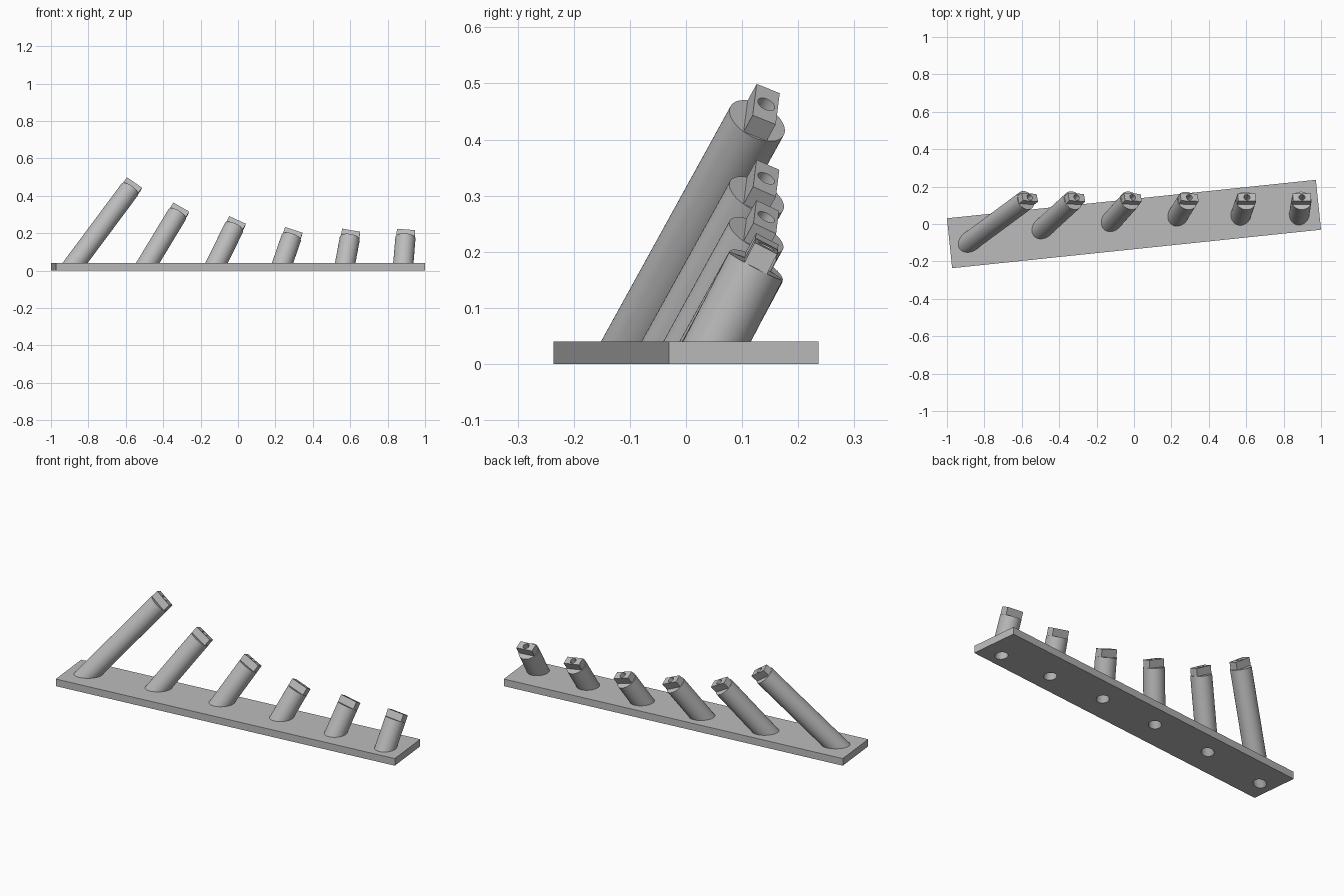
import bpy
import bmesh
import math
from mathutils import Matrix, Vector

if "Cube" in bpy.data.objects:
    bpy.data.objects.remove(bpy.data.objects["Cube"])

PLATE_TOP = 0.04
PEG_R, TAB_LEN, TAB_W, TAB_T = 0.054, 0.04, 0.098, 0.045
HOLE_R, BORE_R = 0.0165, 0.032

grey = bpy.data.materials.new("plain_grey")
grey.use_nodes = True
grey.diffuse_color = (0.5, 0.5, 0.5, 1)
grey.node_tree.nodes["Principled BSDF"].inputs["Base Color"].default_value = (0.5, 0.5, 0.5, 1)


def add_object(name, bm):
    bmesh.ops.recalc_face_normals(bm, faces=bm.faces)
    mesh = bpy.data.meshes.new(name)
    bm.to_mesh(mesh)
    bm.free()
    mesh.materials.append(grey)
    obj = bpy.data.objects.new(name, mesh)
    bpy.context.collection.objects.link(obj)
    return obj


def turned(profile, frame, sides=48):
    """Solid of revolution from (radius, height) rings, placed by frame."""
    bm = bmesh.new()
    rings = [[bm.verts.new((r * math.cos(math.tau * i / sides),
                            r * math.sin(math.tau * i / sides), h))
              for i in range(sides)] for r, h in profile]
    for low, high in zip(rings, rings[1:]):
        for i in range(sides):
            j = (i + 1) % sides
            bm.faces.new((low[i], low[j], high[j], high[i]))
    bm.faces.new(rings[0][::-1])
    bm.faces.new(rings[-1])
    bm.transform(frame)
    return bm


def box(size, frame):
    bm = bmesh.new()
    bmesh.ops.create_cube(bm, size=1)
    bm.transform(frame @ Matrix.Diagonal((*size, 1)))
    return bm


def finish(obj, cutters):
    """Cut the bores, then shade smooth with sharp rims."""
    bpy.ops.object.select_all(action="DESELECT")
    bpy.context.view_layer.objects.active = obj
    obj.select_set(True)
    for cutter in cutters:
        mod = obj.modifiers.new("bore", "BOOLEAN")
        mod.operation, mod.solver, mod.object = "DIFFERENCE", "EXACT", cutter
        bpy.ops.object.modifier_apply(modifier=mod.name)
    bpy.ops.object.shade_smooth_by_angle(angle=math.radians(30))


# Each peg: centre where it leaves the plate, and centre of its tip
pegs = [
    ((-0.872, -0.090), (-0.557, 0.143, 0.463)),
    ((-0.483, -0.018), (-0.307, 0.143, 0.331)),
    ((-0.115, 0.021), (-0.006, 0.143, 0.262)),
    ((0.238, 0.050), (0.296, 0.143, 0.208)),
    ((0.573, 0.054), (0.604, 0.143, 0.206)),
    ((0.884, 0.055), (0.898, 0.143, 0.210)),
]

bores = []
for n, (base, tip) in enumerate(pegs, 1):
    foot, tip = Vector((*base, PLATE_TOP)), Vector(tip)
    axis = tip - foot
    length = axis.length
    lean = axis.x / axis.z
    axis.normalize()
    # Local frame: x across the tab, z along the peg
    across = Vector((0.12 * lean, 1, 0)).cross(axis).normalized()
    frame = Matrix((across, axis.cross(across), axis)).transposed().to_4x4()
    frame.translation = foot
    shoulder = length - TAB_LEN

    # Stepped bore: wide from below, narrow through the tab
    step = shoulder - 0.05
    bore = add_object(f"bore_cutter_{n}", turned(
        [(BORE_R, -0.15), (BORE_R, step), (HOLE_R, step), (HOLE_R, length + 0.05)], frame))
    bore.hide_render = True
    bores.append(bore)

    # Shaft, trimmed level inside the plate
    bm = turned([(PEG_R, -0.15), (PEG_R, shoulder)], frame)
    cut = bmesh.ops.bisect_plane(bm, geom=bm.verts[:] + bm.edges[:] + bm.faces[:],
                                 plane_co=(0, 0, PLATE_TOP / 2), plane_no=(0, 0, 1),
                                 clear_inner=True)
    rim = [e for e in cut["geom_cut"] if isinstance(e, bmesh.types.BMEdge)]
    bmesh.ops.contextual_create(bm, geom=rim)
    finish(add_object(f"peg_shaft_{n}", bm), [bore])

    # Flat tab on the end of the shaft
    tab_frame = frame @ Matrix.Translation((0, 0, shoulder + TAB_LEN / 2 - 0.002))
    finish(add_object(f"peg_tab_{n}", box((TAB_W, TAB_T, TAB_LEN + 0.004), tab_frame)), [bore])

# Base plate, turned slightly in plan
turn = Matrix.Rotation(math.radians(5.95), 4, "Z")
plate = add_object("base_plate", box(
    (1.983, 0.268, PLATE_TOP), Matrix.Translation((0, 0, PLATE_TOP / 2)) @ turn))
finish(plate, bores)

for bore in bores:
    bpy.data.objects.remove(bore)
